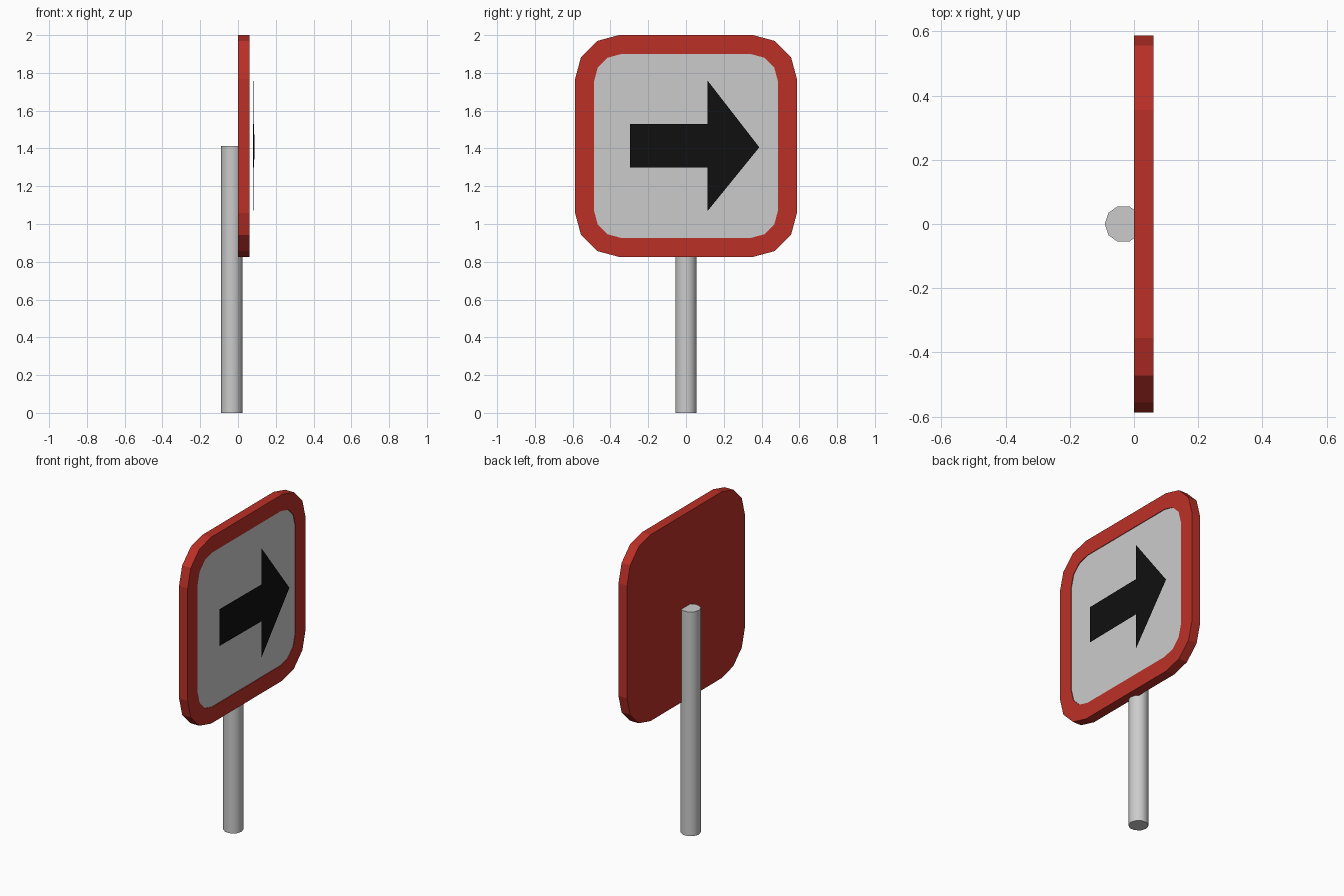
import bpy, bmesh
from math import sin, cos, pi

if "Cube" in bpy.data.objects:
    bpy.data.objects.remove(bpy.data.objects["Cube"])

CZ = 1.413  # centre height of the sign


def material(name, rgb):
    m = bpy.data.materials.new(name)
    m.diffuse_color = (*rgb, 1)
    m.use_nodes = True
    m.node_tree.nodes["Principled BSDF"].inputs["Base Color"].default_value = m.diffuse_color
    return m


def rounded_square(half, radius, x):
    """Outline in the YZ plane, three segments per corner."""
    pts = []
    for k, (sy, sz) in enumerate([(1, 1), (-1, 1), (-1, -1), (1, -1)]):
        for i in range(4):
            a = (k + i / 3) * pi / 2
            pts.append((x, sy * (half - radius) + radius * cos(a),
                        CZ + sz * (half - radius) + radius * sin(a)))
    return pts


def finish(name, bm, *mats):
    mesh = bpy.data.meshes.new(name)
    bm.to_mesh(mesh)
    bm.free()
    for m in mats:
        mesh.materials.append(m)
    ob = bpy.data.objects.new(name, mesh)
    bpy.context.collection.objects.link(ob)
    return ob


red = material("sign_red", (0.5, 0.03, 0.02))
white = material("sign_white", (0.8, 0.8, 0.8))
black = material("arrow_black", (0.005, 0.005, 0.005))

# sign plate: back, rim, front border and slightly sunken panel as bridged loops
bm = bmesh.new()
loops = [[bm.verts.new(p) for p in rounded_square(h, r, x)]
         for h, r, x in [(0.587, 0.232, 0.0), (0.587, 0.232, 0.06),
                         (0.487, 0.145, 0.06), (0.487, 0.145, 0.056)]]
for a, b in zip(loops, loops[1:]):
    n = len(a)
    for i in range(n):
        j = (i + 1) % n
        bm.faces.new((a[i], a[j], b[j], b[i]))
bm.faces.new(loops[0][::-1])
bm.faces.new(loops[-1]).material_index = 1
finish("sign_plate", bm, red, white)

# arrow: thin sheet just in front of the panel, very slightly turned
bm = bmesh.new()
outline = [(-0.297, -0.115), (0.115, -0.115), (0.115, -0.343), (0.388, -0.007),
           (0.115, 0.345), (0.115, 0.117), (-0.297, 0.117)]
bm.faces.new([bm.verts.new((0.082 + 0.012 * y, y, CZ + z)) for y, z in outline])
finish("arrow", bm, black)

# pole: ten-sided, smooth shaded
bpy.ops.mesh.primitive_cylinder_add(vertices=10, radius=0.058, depth=CZ,
                                    location=(-0.033, 0, CZ / 2),
                                    rotation=(0, 0, pi / 2))
pole = bpy.context.object
pole.name = "pole"
bpy.ops.object.shade_smooth_by_angle(angle=pi / 4)
